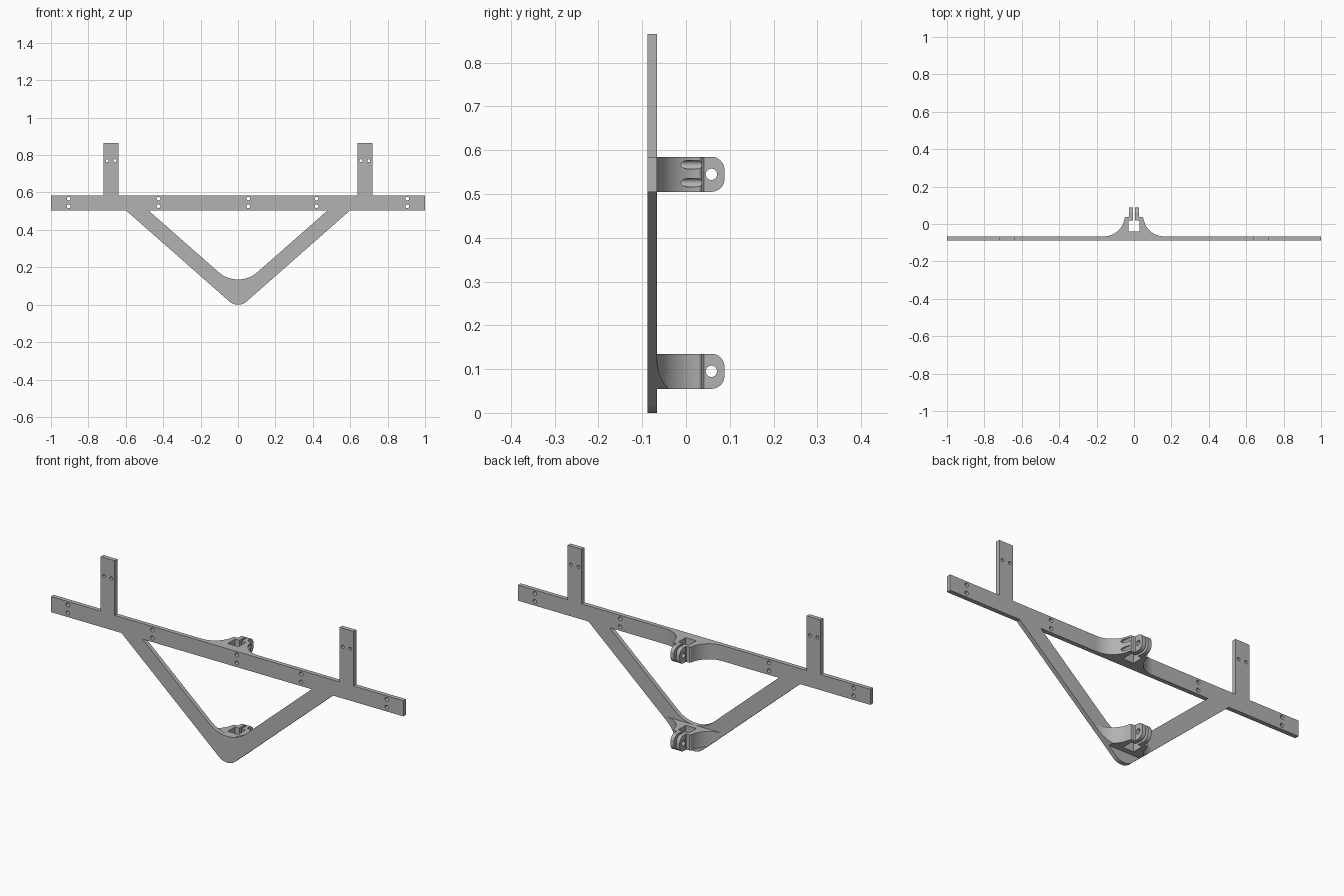
import bpy, bmesh, math

default = bpy.data.objects.get("Cube")
if default:
    bpy.data.objects.remove(default, do_unlink=True)

# One plain grey for everything
grey = bpy.data.materials.new("mid grey")
grey.use_nodes = True
colour = (0.45, 0.45, 0.45, 1)
grey.diffuse_color = colour
grey.node_tree.nodes["Principled BSDF"].inputs["Base Color"].default_value = colour

# Shared sizes
FRONT, BACK, END = -0.088, -0.066, 0.088
BAR_LOW, BAR_HIGH, TOP = 0.505, 0.585, 0.865
HEIGHT = BAR_HIGH - BAR_LOW
SLOPE = math.atan(0.88)
PLACE = {"x": lambda a, b, d: (d, a, b),
         "y": lambda a, b, d: (a, d, b),
         "z": lambda a, b, d: (a, b, d)}


def arc(cx, cy, r, start, end, n=12):
    return [(cx + r * math.cos(start + (end - start) * i / n),
             cy + r * math.sin(start + (end - start) * i / n)) for i in range(n + 1)]


def circle(cx, cy, r, n=20):
    return arc(cx, cy, r, 0, math.tau, n)[:-1]


def mirrored(half):
    """Close a right-hand outline with its mirror image."""
    return half + [(-x, y) for x, y in reversed(half) if x > 1e-6]


def prisms(name, outlines, axis, low, high):
    """Extrude closed outlines along an axis into one object."""
    bm = bmesh.new()
    for outline in outlines:
        face = bm.faces.new([bm.verts.new(PLACE[axis](a, b, low)) for a, b in outline])
        new = bmesh.ops.extrude_face_region(bm, geom=[face])["geom"]
        shift = PLACE[axis](0, 0, high - low)
        bmesh.ops.translate(bm, vec=shift,
                            verts=[v for v in new if isinstance(v, bmesh.types.BMVert)])
    bmesh.ops.recalc_face_normals(bm, faces=bm.faces)
    mesh = bpy.data.meshes.new(name)
    bm.to_mesh(mesh)
    bm.free()
    mesh.materials.append(grey)
    obj = bpy.data.objects.new(name, mesh)
    bpy.context.collection.objects.link(obj)
    return obj


def activate(obj):
    bpy.ops.object.select_all(action="DESELECT")
    obj.select_set(True)
    bpy.context.view_layer.objects.active = obj


def carve(obj, outlines, axis, low, high, operation="DIFFERENCE"):
    cutter = prisms("cutter", outlines, axis, low, high)
    cutter.hide_render = True
    mod = obj.modifiers.new("carve", "BOOLEAN")
    mod.operation, mod.solver, mod.object = operation, "EXACT", cutter
    activate(obj)
    bpy.ops.object.modifier_apply(modifier=mod.name)
    bpy.data.objects.remove(cutter, do_unlink=True)


def finish(obj):
    activate(obj)
    bpy.ops.object.shade_smooth_by_angle(angle=math.radians(30))
    mod = obj.modifiers.new("even shading", "WEIGHTED_NORMAL")
    mod.keep_sharp = True


# Flat frame: crossbar, two uprights and a V brace with a rounded point
down = -math.pi / 2
tip = arc(0, 0.07, 0.07, down, down + SLOPE)
outline = mirrored(tip + [(0.6, BAR_LOW), (1, BAR_LOW), (1, BAR_HIGH), (0.718, BAR_HIGH),
                          (0.718, TOP), (0.638, TOP), (0.638, BAR_HIGH)])
frame = prisms("frame_plate", [outline], "y", FRONT, BACK)
opening = mirrored(arc(0, 0.293, 0.158, down, down + SLOPE) + [(0.48, BAR_LOW)])
carve(frame, [opening], "y", -0.2, 0.2)

# Screw holes in the crossbar and uprights
hole_r = 0.01
bar_holes = [circle(x, z, hole_r) for x in (-0.905, -0.425, 0.055, 0.42, 0.905)
             for z in (0.526, 0.567)]
post_holes = [circle(s * 0.678 + d, 0.77, hole_r * 0.8) for s in (-1, 1) for d in (-0.021, 0.021)]
carve(frame, bar_holes + post_holes, "y", -0.2, 0.2)
finish(frame)

# Split clamps behind the frame: flared base, square bore, two ears
flare = arc(0.16, 0.044, 0.11, down, down - math.radians(83), 20)
profile = mirrored([(0, BACK)] + [(0.16, BACK)] + flare
                   + [(0.046, 0.036), (0.03, 0.037), (0.026, 0.041), (0.026, END)])
bore = mirrored([(0.03, -0.04), (0.03, 0.019), (0.006, 0.019), (0.006, 0.2)])


def clamp(name, low):
    high, mid, r = low + HEIGHT, low + HEIGHT / 2, 0.03
    obj = prisms(name, [profile], "z", low, high)
    # Round the ear corners as seen from the side
    side = ([(-0.2, low - 0.05), (0.045, low - 0.05), (0.045, low)]
            + arc(END - r, low + r, r, down, 0)
            + arc(END - r, high - r, r, 0, -down)
            + [(0.045, high), (0.045, high + 0.05), (-0.2, high + 0.05)])
    carve(obj, [side], "x", -0.3, 0.3, "INTERSECT")
    carve(obj, [bore], "z", low - 0.1, high + 0.1)
    carve(obj, [circle(0.058, mid, 0.013, 28)], "x", -0.1, 0.1)
    return obj


upper = clamp("upper_clamp", BAR_LOW)
carve(upper, [circle(0.055, z, hole_r) for z in (0.526, 0.567)], "y", -0.2, 0.2)
finish(upper)

# The lower clamp is trimmed flush with the outer edges of the V
lower = clamp("lower_clamp", 0.055)
carve(lower, [mirrored(tip + [(0.6, BAR_LOW)])], "y", -0.2, 0.2, "INTERSECT")
finish(lower)
